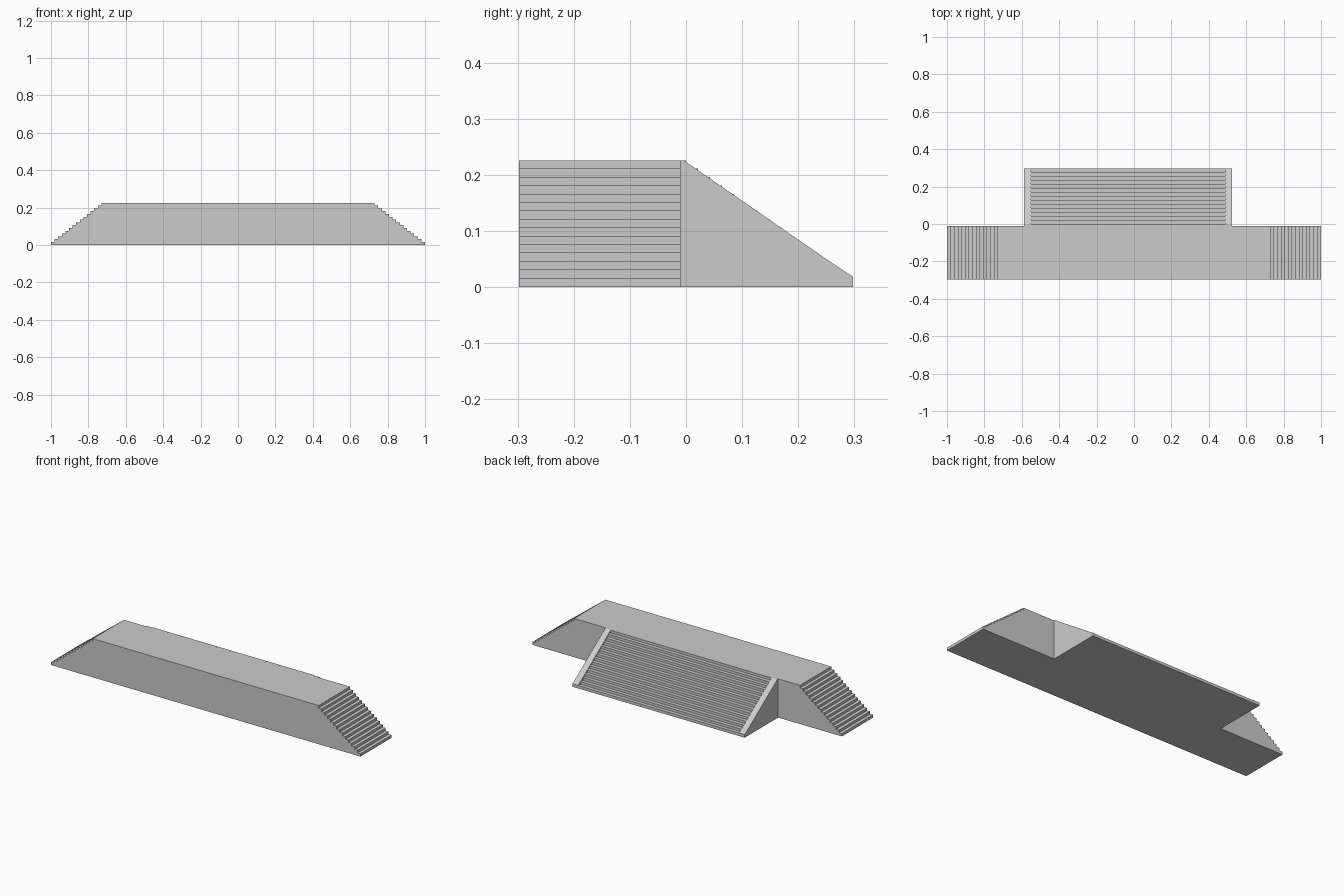
import bpy, bmesh

if "Cube" in bpy.data.objects:
    bpy.data.objects.remove(bpy.data.objects["Cube"])

HEIGHT = 0.226
STEPS = 15
FIRST = 0.0165          # height of the lowest step
RISE = 0.01496
Y_FRONT, Y_JOIN, Y_BACK = -0.298, -0.01, 0.298


def prism(name, profile, to_3d, depth):
    """Extrude a closed 2D profile; to_3d maps (u, v) to a point."""
    bm = bmesh.new()
    face = bm.faces.new([bm.verts.new(to_3d(u, v)) for u, v in profile])
    new = bmesh.ops.extrude_face_region(bm, geom=[face])["geom"]
    bmesh.ops.translate(bm, vec=depth,
                        verts=[g for g in new if isinstance(g, bmesh.types.BMVert)])
    bmesh.ops.recalc_face_normals(bm, faces=bm.faces)
    mesh = bpy.data.meshes.new(name)
    bm.to_mesh(mesh)
    bm.free()
    obj = bpy.data.objects.new(name, mesh)
    bpy.context.collection.objects.link(obj)
    return obj


def stair_profile(start, end):
    """Stepped line climbing inward from start to end."""
    tread = (start - end) / (STEPS - 1)
    pts, z = [], 0.0
    for i in range(STEPS):
        u = start - tread * i
        top = FIRST + RISE * i
        pts += [(u, z), (u, top)]
        z = top
    return pts


# Long platform with a staircase at each end
right = stair_profile(1.0, 0.73)
left = [(-u, z) for u, z in reversed(right)]
prism("platform_with_end_stairs", right + left,
      lambda x, z: (x, Y_FRONT, z), (0, Y_JOIN - Y_FRONT, 0))

# Wide staircase at the back
X0, X1, WALL = -0.588, 0.525, 0.037
back = stair_profile(Y_BACK, 0.0) + [(Y_JOIN, HEIGHT), (Y_JOIN, 0)]
prism("back_stairs", back,
      lambda y, z: (X0 + WALL, y, z), (X1 - X0 - 2 * WALL, 0, 0))

# Sloping walls on both sides of the back staircase
wall = [(Y_JOIN, 0), (Y_BACK, 0), (Y_BACK, 0.018), (0.25, 0.05),
        (-0.004, HEIGHT), (Y_JOIN, HEIGHT)]
for side, x in (("left", X0), ("right", X1 - WALL)):
    prism(f"stair_wall_{side}", wall,
          lambda y, z: (x, y, z), (WALL, 0, 0))
